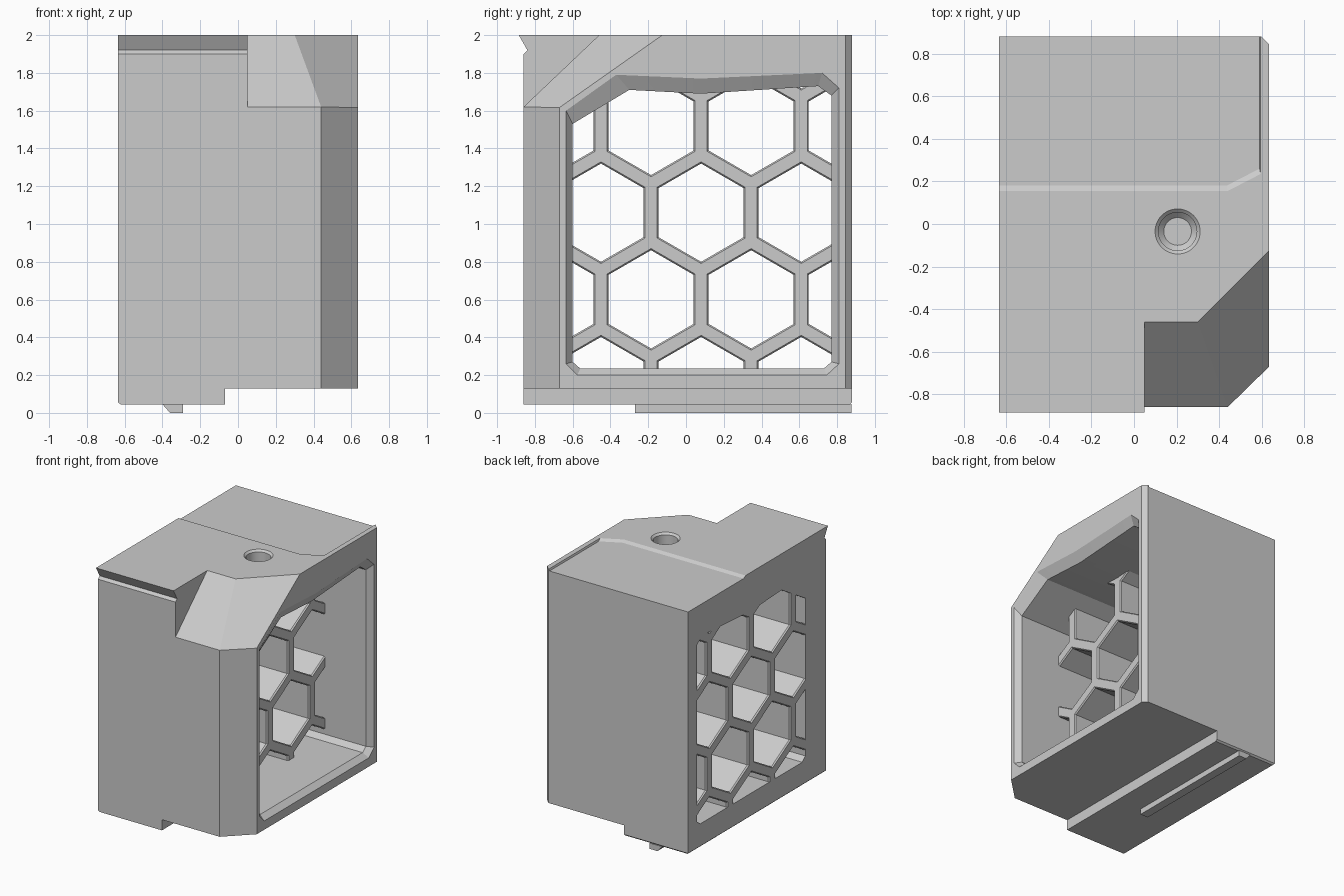
import bpy, bmesh, math
from mathutils import Vector

old = bpy.data.objects.get("Cube")
if old:
    bpy.data.objects.remove(old, do_unlink=True)

grey = bpy.data.materials.new("plain_grey")
grey.use_nodes = True
colour = (0.6, 0.6, 0.6, 1)
grey.diffuse_color = colour
grey.node_tree.nodes["Principled BSDF"].inputs["Base Color"].default_value = colour


def finish(bm, name):
    bmesh.ops.recalc_face_normals(bm, faces=bm.faces)
    mesh = bpy.data.meshes.new(name)
    bm.to_mesh(mesh)
    bm.free()
    mesh.materials.append(grey)
    obj = bpy.data.objects.new(name, mesh)
    bpy.context.collection.objects.link(obj)
    return obj


def add_loft(bm, sections, axis):
    """Skin equal-sized outlines placed along an axis."""
    rings = []
    for outline, d in sections:
        ring = []
        for a, b in outline:
            co = (d, a, b) if axis == "x" else (a, b, d)
            ring.append(bm.verts.new(co))
        rings.append(ring)
    n = len(rings[0])
    for lo, hi in zip(rings, rings[1:]):
        for i in range(n):
            j = (i + 1) % n
            bm.faces.new((lo[i], lo[j], hi[j], hi[i]))
    bm.faces.new(rings[0])
    bm.faces.new(rings[-1])


def loft(name, sections, axis="z"):
    bm = bmesh.new()
    add_loft(bm, sections, axis)
    return finish(bm, name)


def circle(cx, cy, r, n, turn=0.0):
    angles = [turn + math.tau * i / n for i in range(n)]
    return [(cx + r * math.cos(a), cy + r * math.sin(a)) for a in angles]


def rect(x0, y0, x1, y1):
    return [(x0, y0), (x1, y0), (x1, y1), (x0, y1)]


def cut(obj, cutter):
    mod = obj.modifiers.new("cut", "BOOLEAN")
    mod.operation = "DIFFERENCE"
    mod.solver = "EXACT"
    mod.object = cutter
    bpy.context.view_layer.objects.active = obj
    bpy.ops.object.modifier_apply(modifier=mod.name)
    bpy.data.objects.remove(cutter, do_unlink=True)


# Main block with a bevelled front corner and a fine chamfer underneath
plan = [(-0.635, -0.885), (0.415, -0.885), (0.635, -0.67),
        (0.635, 0.845), (0.6, 0.88), (-0.635, 0.88)]
small = [(x * 0.98, y * 0.985) for x, y in plan]
body = loft("body", [(small, 0.045), (plan, 0.057), (plan, 2)])

# Front set back below an overhanging top lip
lip = [(-1.1, -0.1), (-0.86, -0.1), (-0.86, 1.9), (-0.84, 1.92),
       (-0.8907, 2.01), (-1.1, 2.01)]
cut(body, loft("lip_cutter", [(lip, -1), (lip, 1)], "x"))

# Raised underside on the left half
step = rect(-0.07, -1, 1, 1)
cut(body, loft("step_cutter", [(step, -0.1), (step, 0.13)]))


# Two sloped planes on the upper front corner
def slope(co, normal):
    bm = bmesh.new()
    box = rect(0.05, -1.2, 1, 0.2)
    add_loft(bm, [(box, 1), (box, 2.2)], "z")
    geom = bm.verts[:] + bm.edges[:] + bm.faces[:]
    res = bmesh.ops.bisect_plane(bm, geom=geom, plane_co=co, plane_no=normal,
                                 clear_inner=True)
    edges = [e for e in res["geom_cut"] if isinstance(e, bmesh.types.BMEdge)]
    bmesh.ops.holes_fill(bm, edges=edges)
    cut(body, finish(bm, "slope_cutter"))


slope(Vector((0.44, -0.86, 1.62)), Vector((0, -0.38, 0.4)))
slope(Vector((0.44, -0.86, 1.62)), Vector((1, -1, 1.42)))

# Shallow recess in the rear of the top, with a sloped edge
low = [(-0.8, 0.18), (0.435, 0.18), (0.59, 0.26), (0.59, 1), (-0.8, 1)]
high = [(-0.8, 0.155), (0.44, 0.155), (0.595, 0.235), (0.595, 1), (-0.8, 1)]
cut(body, loft("recess_cutter", [(low, 1.985), (high, 2), (high, 2.1)]))

# Round socket in the top
socket = [(0.065, 1.84), (0.09, 1.865), (0.09, 1.985), (0.106, 2), (0.106, 2.1)]
cut(body, loft("socket_cutter",
               [(circle(0.205, -0.035, r, 48), z) for r, z in socket]))

# Side opening, flared at the open side
inner = [(-0.6, 0.27), (-0.56, 0.235), (0.73, 0.235), (0.77, 0.27),
         (0.77, 1.68), (0.7, 1.73), (0.08, 1.69), (-0.3, 1.71), (-0.6, 1.53)]
outer = [(-0.635, 0.26), (-0.575, 0.2), (0.745, 0.2), (0.81, 0.26),
         (0.81, 1.72), (0.72, 1.8), (0.08, 1.77), (-0.37, 1.79), (-0.635, 1.6)]
cut(body, loft("opening_cutter",
               [(inner, -0.8), (inner, 0.59), (outer, 0.635), (outer, 0.8)], "x"))

# Deep honeycomb filling the opening
x0, x1, fine = -0.635, 0.23, 0.01
honeycomb = loft("honeycomb", [(inner, x0), (inner, x1)], "x")
bm = bmesh.new()
pitch = 0.53
for row in range(-2, 3):
    for col in range(-2, 3):
        cy = 0.08 + pitch * (col + 0.5 * (row % 2))
        cz = 1.06 + pitch * math.sqrt(0.75) * row
        narrow = circle(cy, cz, 0.26, 6, math.pi / 6)
        wide = circle(cy, cz, 0.269, 6, math.pi / 6)
        add_loft(bm, [(wide, x0 - 0.1), (wide, x0), (narrow, x0 + fine),
                      (narrow, x1 - fine), (wide, x1), (wide, x1 + 0.1)], "x")
cut(honeycomb, finish(bm, "cell_cutter"))

# Runner under the base
rail = loft("base_rail", [(rect(-0.36, -0.27, -0.29, 0.875), 0),
                          (rect(-0.4, -0.27, -0.29, 0.875), 0.046)])

# Smooth the socket, keep all edges crisp
bpy.ops.object.select_all(action="DESELECT")
body.select_set(True)
bpy.context.view_layer.objects.active = body
bpy.ops.object.shade_smooth_by_angle(angle=math.radians(12))
